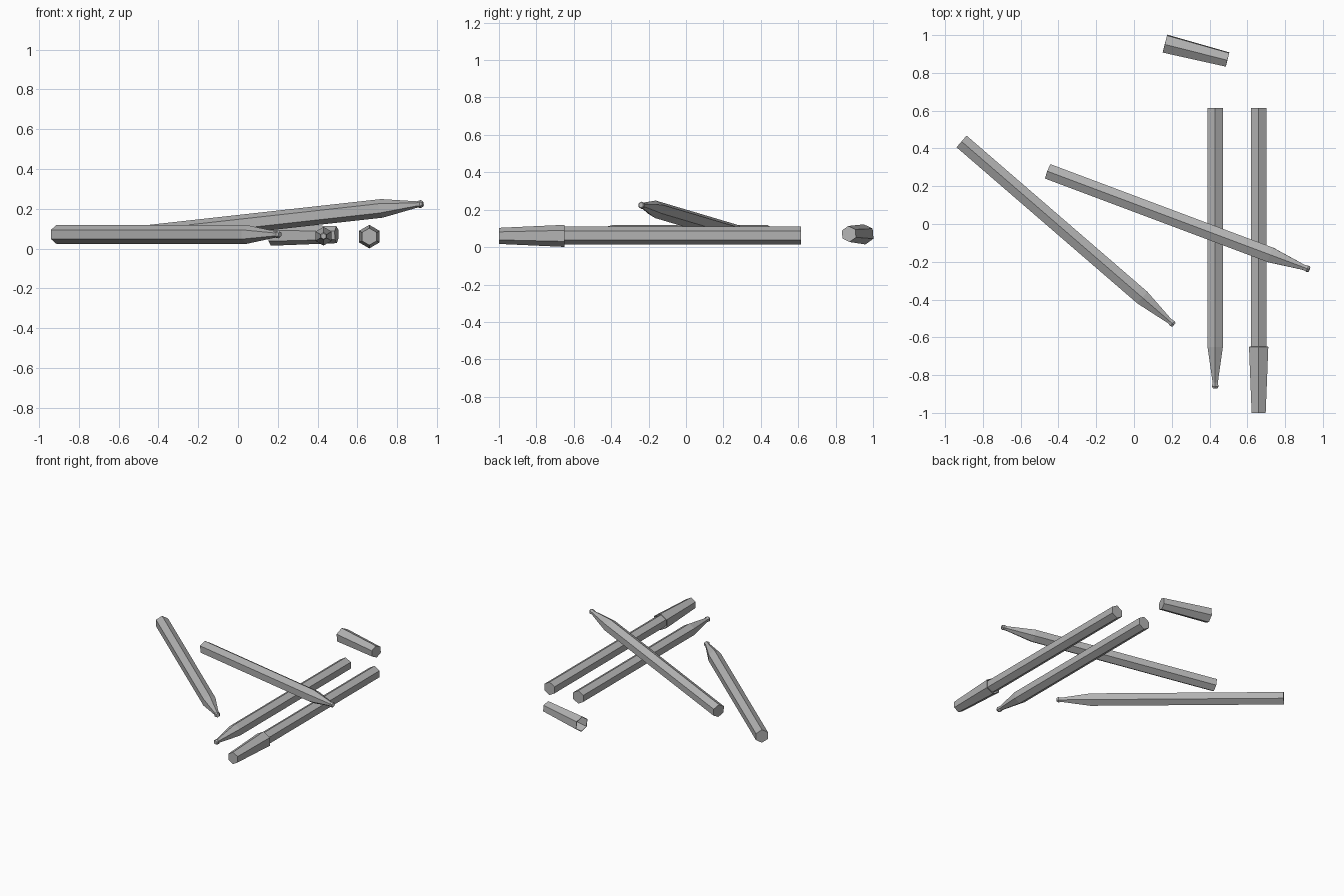
import bpy, bmesh, math
from mathutils import Vector, Matrix

cube = bpy.data.objects.get("Cube")
if cube:
    bpy.data.objects.remove(cube, do_unlink=True)

GRAY = (0.45, 0.45, 0.45, 1)
gray = bpy.data.materials.new("plain gray")
gray.use_nodes = True
gray.diffuse_color = GRAY
gray.node_tree.nodes["Principled BSDF"].inputs["Base Color"].default_value = GRAY


def hex_tube(name, start, end, profile, open_start=False, roll=0):
    """Six-sided tube along start -> end; profile holds (distance, radius)."""
    start, end = Vector(start), Vector(end)
    axis = (end - start).normalized()
    side = axis.cross(Vector((0, 0, 1))).normalized()
    up = side.cross(axis)
    bm = bmesh.new()
    rings = []
    for dist, radius in profile:
        ring = []
        for i in range(6):
            a = math.radians(roll + 60 * i)
            offset = up * math.cos(a) + side * math.sin(a)
            ring.append(bm.verts.new(start + axis * dist + offset * radius))
        rings.append(ring)
    for a, b in zip(rings, rings[1:]):
        for i in range(6):
            j = (i + 1) % 6
            bm.faces.new((a[i], a[j], b[j], b[i]))
    if not open_start:
        bm.faces.new(rings[0][::-1])
    bm.faces.new(rings[-1])
    bmesh.ops.recalc_face_normals(bm, faces=bm.faces)
    mesh = bpy.data.meshes.new(name)
    bm.to_mesh(mesh)
    bm.free()
    mesh.materials.append(gray)
    obj = bpy.data.objects.new(name, mesh)
    bpy.context.collection.objects.link(obj)
    return obj


# Pens: straight barrel, tapered neck, small flared nib
PEN = [(0, 0.047), (1.265, 0.047), (1.455, 0.016), (1.475, 0.020), (1.486, 0.014)]
pens = {
    "left_pen": ((-0.913, 0.437, 0.071), (0.209, -0.532, 0.071)),
    "leaning_pen": ((-0.455, 0.278, 0.071), (0.929, -0.241, 0.225)),
    "middle_pen": ((0.43, 0.615, 0.062), (0.43, -0.871, 0.062)),
    "capped_pen": ((0.66, 0.615, 0.062), (0.66, -0.871, 0.062)),
}
for name, (back, tip) in pens.items():
    hex_tube(name, back, tip, PEN)

# Caps: hollow, tapering to a closed end
caps = [
    hex_tube("fitted_cap", (0.66, -0.65, 0.06), (0.66, -1, 0.06),
             [(0, 0.059), (0.35, 0.043)], open_start=True),
    hex_tube("loose_cap", (0.164, 0.955, 0.068), (0.495, 0.871, 0.07),
             [(0, 0.054), (0.342, 0.043)], open_start=True, roll=5),
]
for cap in caps:
    wall = cap.modifiers.new("wall", "SOLIDIFY")
    wall.thickness = 0.004
    wall.offset = -1
